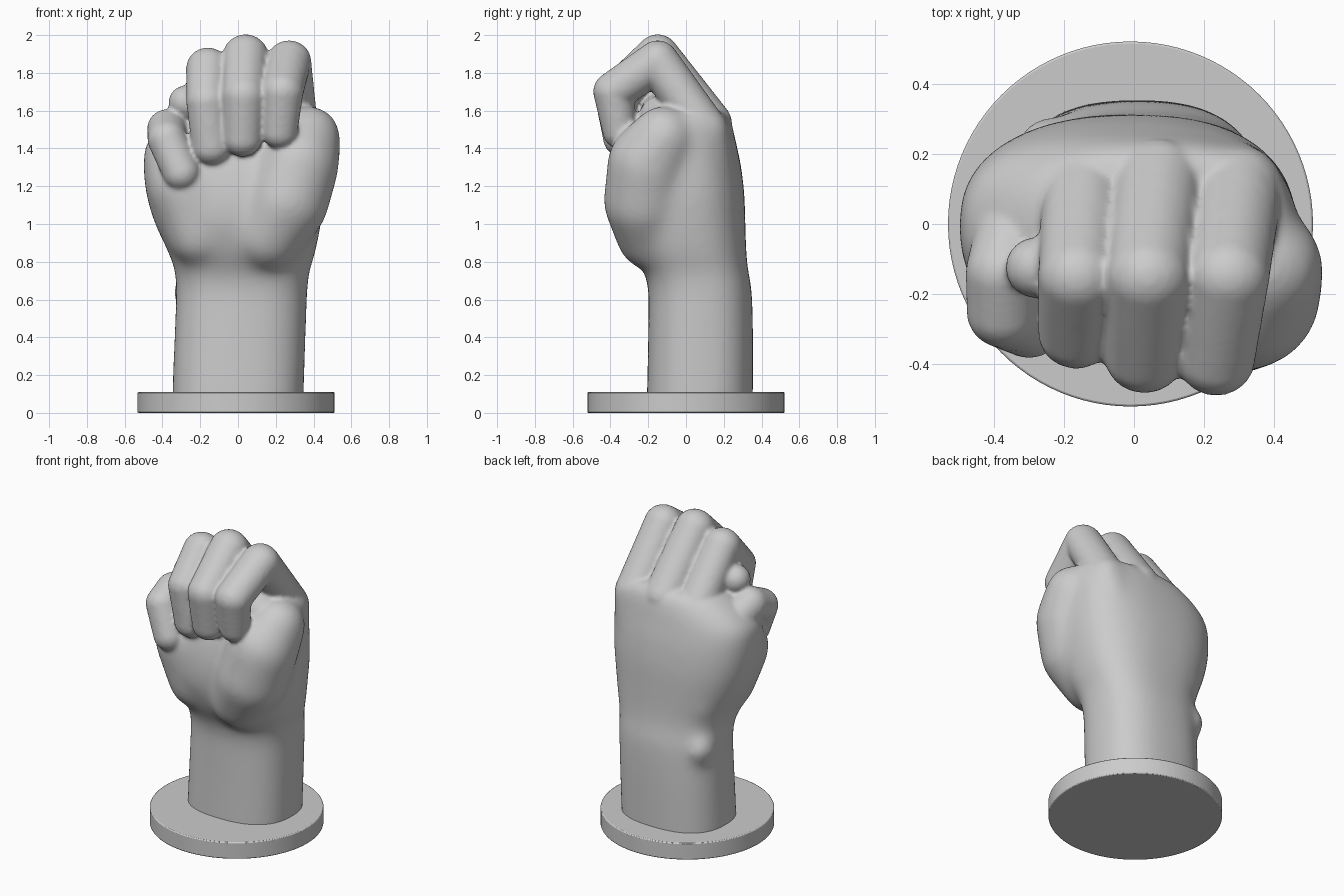
import bpy, bmesh, math
from mathutils import Vector, Matrix

if "Cube" in bpy.data.objects:
    bpy.data.objects.remove(bpy.data.objects["Cube"])


def power(v, n):
    return math.copysign(abs(v) ** (2 / n), v)


def loft(bm, sections, n=2.5, sides=40, steps=5):
    """Closed skin through rounded sections given as (z, x0, x1, y0, y1), eased between them."""
    s = [Vector(v) for v in sections]
    smooth = []
    for i in range(len(s) - 1):
        p0, p1, p2, p3 = s[max(i - 1, 0)], s[i], s[i + 1], s[min(i + 2, len(s) - 1)]
        for k in range(steps):
            t = k / steps
            smooth.append(p1 + (p2 - p0) * (0.5 * t) + (p0 * 2 - p1 * 5 + p2 * 4 - p3) * (0.5 * t * t)
                          + (p1 * 3 - p0 - p2 * 3 + p3) * (0.5 * t ** 3))
    smooth.append(s[-1])
    rings = []
    for z, x0, x1, y0, y1 in smooth:
        angles = [2 * math.pi * i / sides for i in range(sides)]
        rings.append([bm.verts.new(((x0 + x1) / 2 + (x1 - x0) / 2 * power(math.cos(a), n),
                                    (y0 + y1) / 2 + (y1 - y0) / 2 * power(math.sin(a), n), z))
                      for a in angles])
    for low, high in zip(rings, rings[1:]):
        for i in range(sides):
            j = (i + 1) % sides
            bm.faces.new((low[i], low[j], high[j], high[i]))
    bm.faces.new(rings[0][::-1])
    bm.faces.new(rings[-1])


def blob(bm, centre, radii):
    m = Matrix.Translation(centre) @ Matrix.Diagonal((*radii, 1))
    bmesh.ops.create_icosphere(bm, subdivisions=3, radius=1, matrix=m)


def limb(bm, *points, wide=1.0):
    """Fleshy limb through points (x, y, z, radius)."""
    for a, b in zip(points, points[1:]):
        a, b = Vector(a), Vector(b)
        steps = max(2, int((b - a).length / 0.018))
        for i in range(steps + 1):
            p = a.lerp(b, i / steps)
            blob(bm, p[:3], (p[3] * wide, p[3], p[3]))


def fuse(bm, name, voxel, iterations):
    """Object whose overlapping pieces are fused into one softened skin."""
    mesh = bpy.data.meshes.new(name)
    bm.to_mesh(mesh)
    bm.free()
    obj = bpy.data.objects.new(name, mesh)
    bpy.context.collection.objects.link(obj)
    mod = obj.modifiers.new("fuse", 'REMESH')
    mod.mode = 'VOXEL'
    mod.voxel_size = voxel
    mod.use_smooth_shade = True
    soft = obj.modifiers.new("soften", 'SMOOTH')
    soft.factor = 0.5
    soft.iterations = iterations
    return obj


# Forearm, wrist and palm
palm = bmesh.new()
loft(palm, [(0.01, -0.35, 0.345, -0.21, 0.355),
            (0.20, -0.345, 0.352, -0.205, 0.355),
            (0.45, -0.335, 0.36, -0.20, 0.355),
            (0.65, -0.328, 0.368, -0.20, 0.348),
            (0.75, -0.335, 0.38, -0.225, 0.33),
            (0.85, -0.37, 0.41, -0.28, 0.32),
            (1.00, -0.44, 0.44, -0.33, 0.315),
            (1.15, -0.485, 0.46, -0.335, 0.31),
            (1.30, -0.502, 0.465, -0.31, 0.293),
            (1.42, -0.49, 0.465, -0.27, 0.268),
            (1.50, -0.42, 0.46, -0.24, 0.25),
            (1.57, -0.32, 0.44, -0.20, 0.225),
            (1.61, -0.25, 0.40, -0.15, 0.19)])

# Thumb mound, heel of the palm, wrist bone
limb(palm, (0.16, -0.17, 0.95, 0.205), (0.26, -0.215, 1.12, 0.225),
     (0.32, -0.20, 1.32, 0.22), (0.375, -0.12, 1.46, 0.17))
limb(palm, (-0.2, -0.13, 0.95, 0.18), (-0.26, -0.12, 1.2, 0.22))
blob(palm, (-0.255, 0.20, 0.64), (0.09, 0.11, 0.11))

# Back of the hand leading to each knuckle
for x, y, z in ((0.31, 0.11, 1.50), (0.07, 0.13, 1.52), (-0.14, 0.12, 1.47), (-0.32, 0.1, 1.36)):
    limb(palm, (x, y, z, 0.12), (x * 0.7, 0.16, z - 0.45, 0.12))

palm_obj = fuse(palm, "palm_form", 0.018, 45)
soft_palm = bpy.data.meshes.new_from_object(
    palm_obj.evaluated_get(bpy.context.evaluated_depsgraph_get()))
bpy.data.objects.remove(palm_obj)
fist = bmesh.new()
fist.from_mesh(soft_palm)

# Thumb tucked behind the fingers, tip showing beside the ring finger
limb(fist, (0.36, -0.12, 1.45, 0.14), (0.2, -0.13, 1.56, 0.12),
     (-0.15, -0.13, 1.63, 0.10), (-0.28, -0.125, 1.645, 0.088))

# Index, middle, ring and little fingers
limb(fist, (0.30, 0.10, 1.50, 0.12), (0.27, -0.15, 1.86, 0.113),
     (0.235, -0.385, 1.70, 0.107), (0.22, -0.35, 1.49, 0.092), wide=1.05)
limb(fist, (0.07, 0.12, 1.53, 0.125), (0.04, -0.15, 1.89, 0.115),
     (0.03, -0.375, 1.68, 0.11), (0.025, -0.34, 1.455, 0.1), wide=1.05)
limb(fist, (-0.14, 0.11, 1.48, 0.12), (-0.16, -0.15, 1.825, 0.11),
     (-0.165, -0.31, 1.65, 0.105), (-0.14, -0.29, 1.41, 0.1), wide=1.05)
limb(fist, (-0.31, 0.09, 1.36, 0.12), (-0.375, -0.14, 1.50, 0.108),
     (-0.375, -0.25, 1.45, 0.105), (-0.30, -0.285, 1.275, 0.1))
fuse(fist, "fist", 0.0125, 5)

# Round base
bpy.ops.mesh.primitive_cylinder_add(vertices=96, radius=0.522, depth=0.11, location=(-0.01, 0, 0.055))
base = bpy.context.object
base.name = "round_base"
edge = base.modifiers.new("edge", 'BEVEL')
edge.width = 0.006
edge.segments = 2
bpy.ops.object.shade_smooth_by_angle(angle=math.radians(35))
